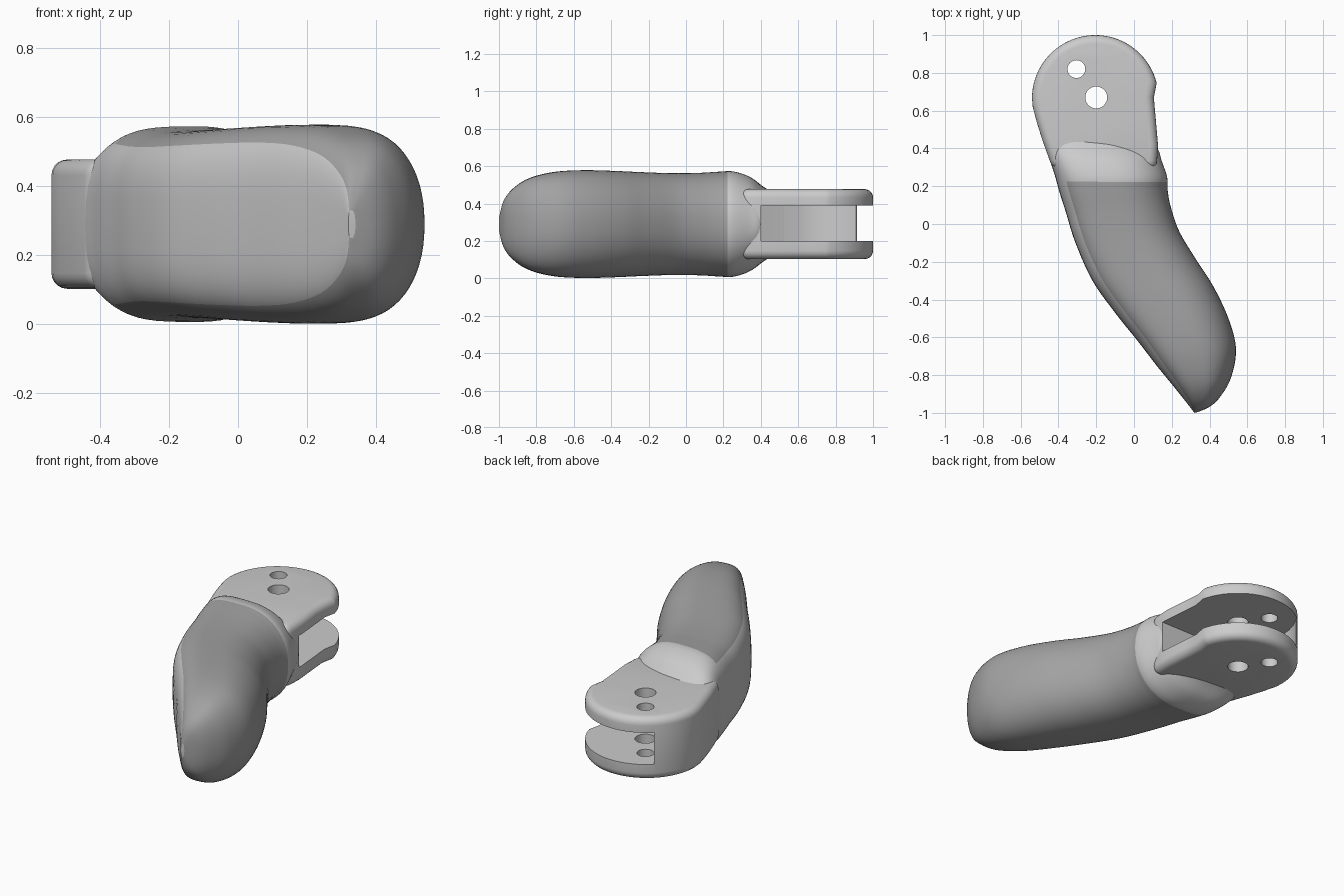
import bpy, bmesh, math
from mathutils import Vector

if "Cube" in bpy.data.objects:
    bpy.data.objects.remove(bpy.data.objects["Cube"])

ZC = 0.29  # mid height, everything is symmetric about it


def make_object(name, bm):
    bmesh.ops.recalc_face_normals(bm, faces=bm.faces)
    mesh = bpy.data.meshes.new(name)
    bm.to_mesh(mesh)
    bm.free()
    ob = bpy.data.objects.new(name, mesh)
    bpy.context.collection.objects.link(ob)
    return ob


def prism(name, outline, z0, z1):
    bm = bmesh.new()
    low = [bm.verts.new((x, y, z0)) for x, y in outline]
    top = [bm.verts.new((x, y, z1)) for x, y in outline]
    bm.faces.new(low)
    bm.faces.new(top)
    n = len(outline)
    for i in range(n):
        j = (i + 1) % n
        bm.faces.new((low[i], low[j], top[j], top[i]))
    return make_object(name, bm)


def circle(x, y, r, n=32, a0=0.0, a1=360.0):
    return [(x + r * math.cos(math.radians(a0 + (a1 - a0) * i / n)),
             y + r * math.sin(math.radians(a0 + (a1 - a0) * i / n))) for i in range(n)]


def apply_mods(ob):
    bpy.ops.object.select_all(action='DESELECT')
    bpy.context.view_layer.objects.active = ob
    ob.select_set(True)
    for m in list(ob.modifiers):
        bpy.ops.object.modifier_apply(modifier=m.name)


def cut(ob, cutters):
    for c in cutters:
        m = ob.modifiers.new("cut", 'BOOLEAN')
        m.operation = 'DIFFERENCE'
        m.solver = 'EXACT'
        m.object = c
    apply_mods(ob)


def catmull(p0, p1, p2, p3, t):
    return [0.5 * (2 * b + (c - a) * t + (2 * a - 5 * b + 4 * c - d) * t * t
                   + (3 * b - a - 3 * c + d) * t ** 3)
            for a, b, c, d in zip(p0, p1, p2, p3)]


# Finger body: left edge x,y, right edge x,y, half height
stations = [
    (-0.50, 0.54, 0.10, 0.43, 0.15),
    (-0.475, 0.44, 0.13, 0.39, 0.195),
    (-0.45, 0.35, 0.145, 0.34, 0.250),
    (-0.42, 0.26, 0.175, 0.25, 0.281),
    (-0.395, 0.17, 0.178, 0.18, 0.280),
    (-0.36, 0.06, 0.195, 0.09, 0.274),
    (-0.31, -0.10, 0.24, -0.04, 0.272),
    (-0.22, -0.30, 0.33, -0.19, 0.278),
    (-0.10, -0.47, 0.42, -0.33, 0.285),
    (0.02, -0.62, 0.50, -0.50, 0.288),
    (0.12, -0.75, 0.54, -0.66, 0.278),
    (0.21, -0.86, 0.515, -0.81, 0.245),
    (0.27, -0.935, 0.46, -0.91, 0.19),
    (0.305, -0.98, 0.405, -0.965, 0.125),
    (0.32, -1.00, 0.34, -0.995, 0.04),
]
SUB, N = 5, 64
rows = []
for i in range(len(stations) - 1):
    quad = [stations[max(0, min(len(stations) - 1, i + k))] for k in (-1, 0, 1, 2)]
    rows += [catmull(*quad, s / SUB) for s in range(SUB)]
rows.append(list(stations[-1]))


def section(row):
    lx, ly, rx, ry, h = row
    pts = []
    for k in range(N):
        a = 2 * math.pi * k / N
        c, s = math.cos(a), math.sin(a)
        p = 2 / (2.2 if c > 0 else 3.5)   # round pad side, flat shell side
        u = 0.5 + 0.5 * math.copysign(abs(c) ** p, c)
        z = math.copysign(abs(s) ** p, s) * h
        pts.append(Vector((lx + (rx - lx) * u, ly + (ry - ly) * u, ZC + z)))
    return pts


bm = bmesh.new()
rings = [[bm.verts.new(p) for p in section(r)] for r in rows]
pad_start = 3 * SUB + 2
for i in range(len(rings) - 1):
    for k in range(N):
        j = (k + 1) % N
        f = bm.faces.new((rings[i][k], rings[i][j], rings[i + 1][j], rings[i + 1][k]))
        on_shell = abs((k + 0.5) / N - 0.5) < 0.13
        f.material_index = 1 if i >= pad_start and not on_shell else 0
bm.faces.new(rings[0])
bm.faces.new(rings[-1])
body = make_object("finger_body", bm)

# Pale shell and dark grip pad
for name, g in (("shell", 0.8), ("pad", 0.36)):
    mat = bpy.data.materials.new(name)
    mat.diffuse_color = (g, g, g, 1)
    mat.use_nodes = True
    mat.node_tree.nodes["Principled BSDF"].inputs["Base Color"].default_value = mat.diffuse_color
    body.data.materials.append(mat)

# Hinge fork with rounded outer rims
outline = circle(-0.205, 0.665, 0.335, 40, 14, 184)
outline += [(-0.536, 0.62), (-0.515, 0.54), (-0.487, 0.45), (-0.43, 0.29),
            (0.12, 0.29), (0.127, 0.42), (0.113, 0.58), (0.127 - 0.022, 0.67)]
fork = prism("hinge_fork", outline, ZC - 0.187, ZC + 0.187)
fork.data.materials.append(body.data.materials[0])
bev = fork.modifiers.new("rim", 'BEVEL')
bev.width = 0.045
bev.segments = 5
bev.limit_method = 'ANGLE'
bev.angle_limit = math.radians(60)
apply_mods(fork)

# Slot open to the right and back, closed by a thin wall on the left
slot = prism("slot_cutter", [
    (0.4, 0.40), (-0.37, 0.40), (-0.465, 0.60), (-0.48, 0.66), (-0.483, 0.72),
    (-0.475, 0.79), (-0.458, 0.85), (-0.425, 0.91), (-0.48, 1.0), (-0.48, 1.1), (0.4, 1.1)],
    0.20, 0.39)
pins = [prism("pin_cutter", circle(x, y, r), -0.2, 0.8)
        for x, y, r in ((-0.20, 0.67, 0.058), (-0.305, 0.82, 0.047))]
cut(fork, [slot] + pins)
cut(body, [slot])
for c in [slot] + pins:
    bpy.data.objects.remove(c, do_unlink=True)

# Smooth skin, crisp cut edges
for ob in (body, fork):
    apply_mods(ob)
    bpy.ops.object.shade_smooth_by_angle(angle=math.radians(35))
